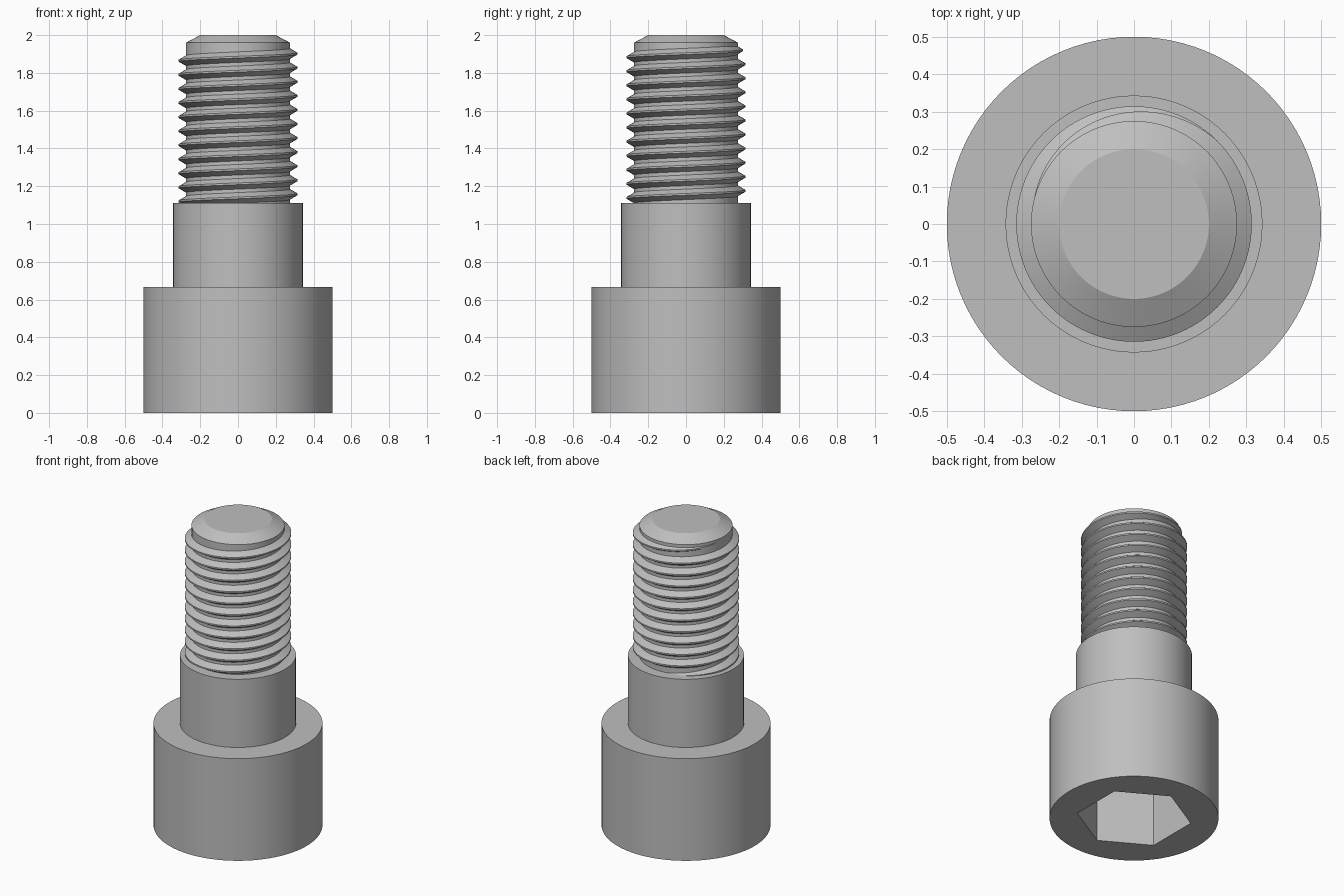
import bpy, bmesh, math

old = bpy.data.objects.get("Cube")
if old:
    bpy.data.objects.remove(old, do_unlink=True)

# Single metal colour
steel = bpy.data.materials.new("grey_steel")
steel.use_nodes = True
COLOUR = (0.52, 0.52, 0.52, 1)
steel.diffuse_color = COLOUR
steel.node_tree.nodes["Principled BSDF"].inputs["Base Color"].default_value = COLOUR

SIDES = 96


def add_object(name, bm):
    bmesh.ops.recalc_face_normals(bm, faces=bm.faces)
    mesh = bpy.data.meshes.new(name)
    bm.to_mesh(mesh)
    bm.free()
    mesh.materials.append(steel)
    obj = bpy.data.objects.new(name, mesh)
    bpy.context.collection.objects.link(obj)
    return obj


def lathe(name, profile):
    """Spin a (radius, height) profile around z into a closed solid."""
    bm = bmesh.new()
    verts = [bm.verts.new((r, 0, z)) for r, z in profile]
    edges = [bm.edges.new(pair) for pair in zip(verts, verts[1:])]
    bmesh.ops.spin(bm, geom=verts + edges, cent=(0, 0, 0), axis=(0, 0, 1),
                   angle=math.tau, steps=SIDES, use_merge=True)
    bmesh.ops.remove_doubles(bm, verts=bm.verts, dist=1e-5)
    return add_object(name, bm)


def smooth(obj):
    bpy.ops.object.select_all(action="DESELECT")
    obj.select_set(True)
    bpy.context.view_layer.objects.active = obj
    bpy.ops.object.shade_smooth_by_angle(angle=math.radians(25))


HEAD_TOP, SHOULDER_TOP, TOP = 0.667, 1.112, 2.0
ROOT, CREST, PITCH = 0.275, 0.314, 0.0745

# Turned parts
head = lathe("head", [(0, 0), (0.5, 0), (0.5, HEAD_TOP), (0, HEAD_TOP)])
shoulder = lathe("shoulder", [(0, HEAD_TOP - 0.02), (0.343, HEAD_TOP - 0.02),
                              (0.343, SHOULDER_TOP), (0, SHOULDER_TOP)])
shank = lathe("threaded_shank", [(0, SHOULDER_TOP - 0.02), (ROOT, SHOULDER_TOP - 0.02),
                                 (ROOT, 1.96), (0.2, TOP), (0, TOP)])

# Hexagonal key socket cut into the underside of the head
SOCKET_DEPTH = 0.4
bpy.ops.mesh.primitive_cylinder_add(vertices=6, radius=0.34, depth=2 * SOCKET_DEPTH)
cutter = bpy.context.object
cutter.name = "socket_cutter"
cutter.hide_render = True
cutter.data.materials.append(steel)
# Put two opposite corners on the y axis
corner = cutter.data.vertices[0].co
cutter.rotation_euler.z = math.pi / 2 - math.atan2(corner.y, corner.x)
cut = head.modifiers.new("socket", "BOOLEAN")
cut.operation = "DIFFERENCE"
cut.solver = "EXACT"
cut.object = cutter
bpy.context.view_layer.objects.active = head
bpy.ops.object.modifier_apply(modifier=cut.name)
bpy.data.objects.remove(cutter, do_unlink=True)


# Right-handed helical ridge that fades into the core at both ends
def thread(name, start, end, z_at_zero):
    bm = bmesh.new()
    steps = round((end - start) / 360 * SIDES)
    previous = None
    for i in range(steps + 1):
        degrees = start + (end - start) * i / steps
        a = math.radians(degrees)
        z = z_at_zero + PITCH * degrees / 360
        full = max(0, min(1, (degrees - start) / 80, (end - degrees) / 120))
        r = ROOT + (CREST - ROOT) * full
        flat = PITCH / 16
        base = flat + PITCH * 5 / 16 * full
        section = [(ROOT - 0.02, -base), (ROOT, -base), (r + 0.0005, -flat),
                   (r + 0.0005, flat), (ROOT, base), (ROOT - 0.02, base)]
        ring = [bm.verts.new((q * math.cos(a), q * math.sin(a), z + h)) for q, h in section]
        if previous is None or i == steps:
            bm.faces.new(ring)
        if previous:
            for k in range(len(ring)):
                n = (k + 1) % len(ring)
                bm.faces.new((previous[k], previous[n], ring[n], ring[k]))
        previous = ring
    return add_object(name, bm)


ridge = thread("thread_ridge", 90 - 11 * 360, 165, 1.902)

for part in (head, shoulder, shank, ridge):
    smooth(part)
